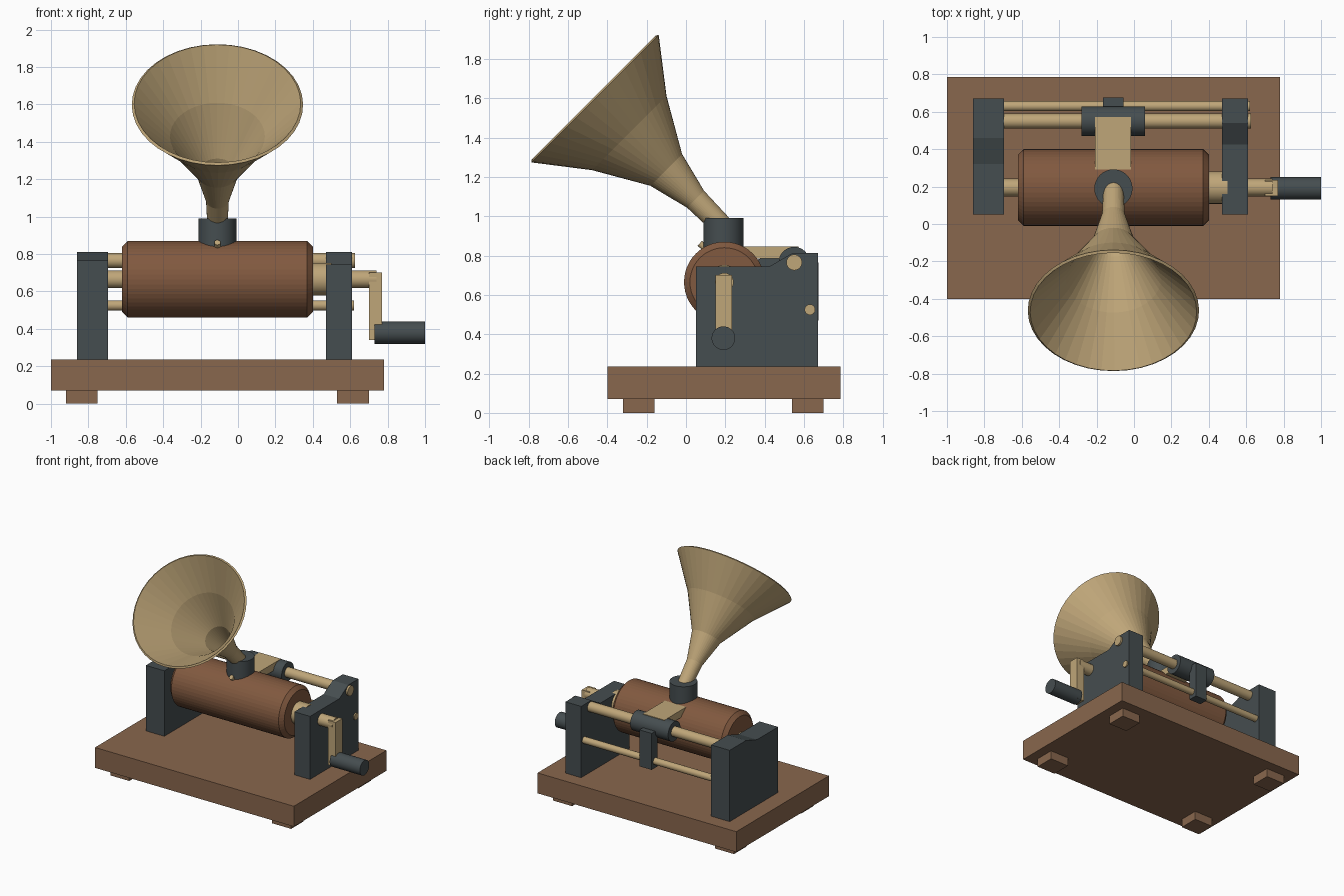
import bpy, bmesh
from math import cos, sin, pi, radians
from mathutils import Vector

if "Cube" in bpy.data.objects:
    bpy.data.objects.remove(bpy.data.objects["Cube"])


def material(name, rgb):
    m = bpy.data.materials.new(name)
    m.diffuse_color = (*rgb, 1)
    m.use_nodes = True
    m.node_tree.nodes["Principled BSDF"].inputs["Base Color"].default_value = m.diffuse_color
    return m


WOOD = material("wood", (0.25, 0.135, 0.075))
WAX = material("brown_wax", (0.22, 0.10, 0.05))
BRASS = material("brass", (0.52, 0.38, 0.19))
IRON = material("iron", (0.06, 0.075, 0.08))


def finish(name, bm, mat):
    bmesh.ops.recalc_face_normals(bm, faces=bm.faces)
    me = bpy.data.meshes.new(name)
    bm.to_mesh(me)
    bm.free()
    me.materials.append(mat)
    ob = bpy.data.objects.new(name, me)
    bpy.context.collection.objects.link(ob)
    return ob


def box(name, x, y, z, mat):
    bm = bmesh.new()
    bmesh.ops.create_cube(bm, size=1)
    for v in bm.verts:
        v.co = [(r[0] + r[1]) / 2 + c * (r[1] - r[0]) for r, c in zip((x, y, z), v.co)]
    return finish(name, bm, mat)


def lathe(name, start, axis, profile, mat, sides=32, caps=True):
    """Rings of (distance, radius) swept around an axis."""
    bm = bmesh.new()
    start, axis = Vector(start), Vector(axis).normalized()
    u = axis.orthogonal().normalized()
    w = axis.cross(u)
    rings = []
    for d, r in profile:
        angles = [2 * pi * i / sides for i in range(sides)]
        rings.append([bm.verts.new(start + axis * d + (u * cos(a) + w * sin(a)) * r)
                      for a in angles])
    for a, b in zip(rings, rings[1:]):
        for i in range(sides):
            j = (i + 1) % sides
            bm.faces.new((a[i], a[j], b[j], b[i]))
    if caps:
        bm.faces.new(rings[0])
        bm.faces.new(rings[-1])
    return finish(name, bm, mat)


def rod(name, a, b, r, mat, sides=32):
    d = Vector(b) - Vector(a)
    return lathe(name, a, d, [(0, r), (d.length, r)], mat, sides)


def plate(name, x0, x1, profile, mat):
    bm = bmesh.new()
    f = bm.faces.new([bm.verts.new((x0, y, z)) for y, z in profile])
    ext = bmesh.ops.extrude_face_region(bm, geom=[f])["geom"]
    bmesh.ops.translate(bm, vec=(x1 - x0, 0, 0),
                        verts=[g for g in ext if isinstance(g, bmesh.types.BMVert)])
    return finish(name, bm, mat)


# Base board and feet
box("base_board", (-1, 0.78), (-0.4, 0.785), (0.07, 0.235), WOOD)
for x in (-0.92, 0.53):
    for y in (-0.32, 0.54):
        box("foot", (x, x + 0.17), (y, y + 0.16), (0, 0.07), WOOD)

# End supports, with a raised back for the guide rods
for name, x0, x1, low, ya, yb in (("left_support", -0.86, -0.695, 0.765, 0.32, 0.46),
                                  ("right_support", 0.47, 0.61, 0.745, 0.425, 0.54)):
    plate(name, x0, x1, [(0.05, 0.235), (0.67, 0.235), (0.67, 0.812),
                         (yb, 0.812), (ya, low), (0.05, low)], IRON)

# Recording cylinder and its shaft
CY, CZ = 0.195, 0.665
lathe("record_cylinder", (-0.62, CY, CZ), (1, 0, 0),
      [(0, 0.175), (0.03, 0.205), (0.99, 0.205), (1.02, 0.175)], WAX, 48)
rod("drive_shaft", (-0.75, CY, CZ), (0.74, CY, CZ), 0.047, BRASS)
rod("shaft_collar", (0.38, CY, CZ), (0.5, CY, CZ), 0.087, BRASS)

# Guide rods behind the cylinder
rod("guide_rod", (-0.75, 0.55, 0.765), (0.625, 0.55, 0.765), 0.04, BRASS)
rod("lower_rod", (-0.75, 0.63, 0.525), (0.62, 0.63, 0.525), 0.027, BRASS)

# Crank
box("crank_arm", (0.70, 0.77), (0.15, 0.235), (0.34, 0.70), BRASS)
rod("crank_handle", (0.73, 0.19, 0.38), (1.0, 0.19, 0.38), 0.06, IRON)

# Travelling carriage
HX = -0.11
rod("carriage_sleeve", (-0.28, 0.55, 0.765), (0.06, 0.55, 0.765), 0.079, IRON)
box("carriage_bracket", (-0.165, -0.055), (0.60, 0.675), (0.47, 0.765), IRON)
box("carriage_arm", (-0.208, -0.015), (0.24, 0.572), (0.785, 0.845), BRASS)
rod("reproducer", (HX, 0.19, 0.84), (HX, 0.19, 0.99), 0.102, IRON)
rod("stylus", (HX, 0.19, 0.76), (HX, 0.07, 0.862), 0.017, BRASS, 16)

# Flared horn, leaning forward at 45 degrees
horn = lathe("horn", (HX, 0.20, 0.935), (0, -1, 1),
             [(0, 0.053), (0.214, 0.061), (0.425, 0.114), (0.69, 0.267), (0.937, 0.458)],
             BRASS, 40, caps=False)
shell = horn.modifiers.new("shell", "SOLIDIFY")
shell.thickness = 0.016
shell.offset = -1

# Smooth the turned parts, keep their edges sharp
bpy.ops.object.select_all(action="DESELECT")
for ob in bpy.context.collection.objects:
    if len(ob.data.vertices) > 30 and ob is not horn and ob.name != "record_cylinder":
        ob.select_set(True)
        bpy.context.view_layer.objects.active = ob
bpy.ops.object.shade_smooth_by_angle(angle=radians(30))
